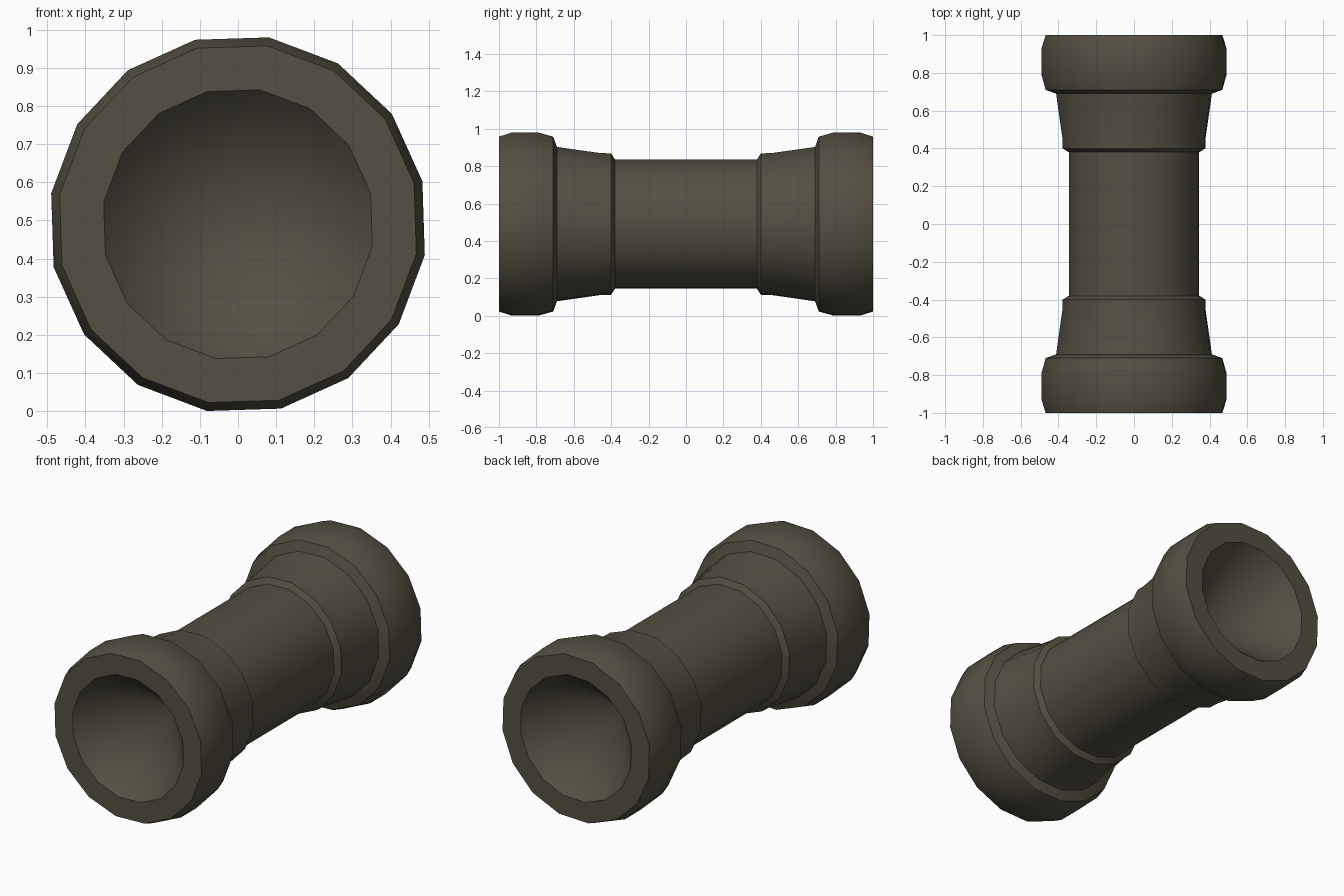
import bpy, bmesh, math

if "Cube" in bpy.data.objects:
    bpy.data.objects.remove(bpy.data.objects["Cube"])

SIDES = 16
PHASE = math.radians(13.1)
CENTRE_Z = 0.49

# one dark olive colour for everything
olive = bpy.data.materials.new("dark_olive")
olive.diffuse_color = (0.089, 0.079, 0.054, 1.0)
olive.use_nodes = True
olive.node_tree.nodes["Principled BSDF"].inputs["Base Color"].default_value = olive.diffuse_color

# half profile (y, radius): funnel tip, rim, collar, tapered sleeve, shaft
half = [(-0.60, 0.0), (-1.00, 0.357), (-1.00, 0.474), (-0.93, 0.4965),
        (-0.79, 0.4965), (-0.71, 0.474), (-0.69, 0.418), (-0.46, 0.385),
        (-0.40, 0.383), (-0.38, 0.350)]
# mirror the profile to the rear end
profile = half + [(-y, r) for y, r in reversed(half)]


def lathe(name, points, mat):
    """Revolve a (y, radius) profile around the lengthwise axis."""
    bm = bmesh.new()
    rings = []
    for y, r in points:
        if r == 0:
            rings.append([bm.verts.new((0, y, CENTRE_Z))] * SIDES)
        else:
            rings.append([bm.verts.new((
                r * math.cos(PHASE + math.tau * i / SIDES), y,
                CENTRE_Z + r * math.sin(PHASE + math.tau * i / SIDES)))
                for i in range(SIDES)])
    for a, b in zip(rings, rings[1:]):
        for i in range(SIDES):
            j = (i + 1) % SIDES
            corners = list(dict.fromkeys((a[i], a[j], b[j], b[i])))
            bm.faces.new(corners)
    bmesh.ops.recalc_face_normals(bm, faces=bm.faces)
    mesh = bpy.data.meshes.new(name)
    bm.to_mesh(mesh)
    bm.free()
    mesh.materials.append(mat)
    obj = bpy.data.objects.new(name, mesh)
    bpy.context.collection.objects.link(obj)
    return obj


# collared pipe with a funnel in each end
pipe = lathe("collared_pipe", profile, olive)
bpy.context.view_layer.objects.active = pipe
pipe.select_set(True)
bpy.ops.object.shade_smooth_by_angle(angle=math.radians(30))
